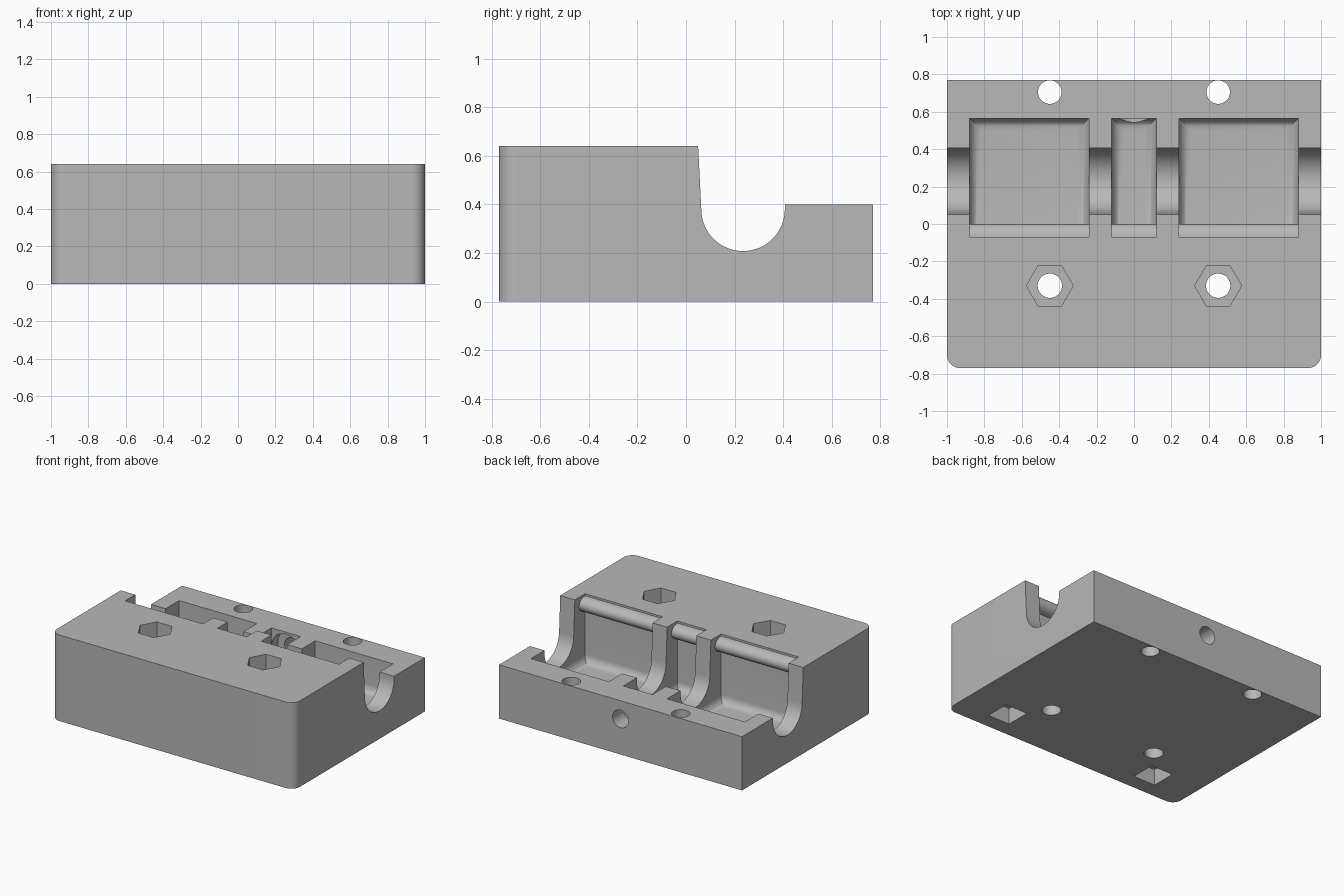
import bpy, bmesh, math
from mathutils import Matrix

old = bpy.data.objects.get("Cube")
if old:
    bpy.data.objects.remove(old, do_unlink=True)

grey = bpy.data.materials.new("plain grey")
grey.use_nodes = True
colour = (0.48, 0.48, 0.48, 1)
grey.diffuse_color = colour
grey.node_tree.nodes["Principled BSDF"].inputs["Base Color"].default_value = colour


def make(name, bm):
    bmesh.ops.recalc_face_normals(bm, faces=bm.faces[:])
    mesh = bpy.data.meshes.new(name)
    bm.to_mesh(mesh)
    bm.free()
    mesh.materials.append(grey)
    ob = bpy.data.objects.new(name, mesh)
    bpy.context.collection.objects.link(ob)
    return ob


def extrude_x(name, profile, x0, x1):
    """Solid from a (y, z) outline swept along x."""
    bm = bmesh.new()
    face = bm.faces.new([bm.verts.new((x0, y, z)) for y, z in profile])
    ext = bmesh.ops.extrude_face_region(bm, geom=[face])
    moved = [v for v in ext["geom"] if isinstance(v, bmesh.types.BMVert)]
    bmesh.ops.translate(bm, verts=moved, vec=(x1 - x0, 0, 0))
    return make(name, bm)


def box(name, lo, hi, fillet=0):
    """Box with optional rounding of its bottom edges."""
    bm = bmesh.new()
    bmesh.ops.create_cube(bm, size=1)
    for v in bm.verts:
        v.co = [l + (c + 0.5) * (h - l) for c, l, h in zip(v.co, lo, hi)]
    if fillet:
        low = [e for e in bm.edges if all(v.co.z < lo[2] + 0.001 for v in e.verts)]
        bmesh.ops.bevel(bm, geom=low, offset=fillet, segments=8, profile=0.5,
                        affect='EDGES', clamp_overlap=True)
    return make(name, bm)


def rod(name, centre, radius, length, sides=48, axis='Z'):
    bm = bmesh.new()
    matrix = Matrix.Translation(centre)
    if axis == 'Y':
        matrix = matrix @ Matrix.Rotation(math.pi / 2, 4, 'X')
    bmesh.ops.create_cone(bm, cap_ends=True, segments=sides, radius1=radius,
                          radius2=radius, depth=length, matrix=matrix)
    return make(name, bm)


def cut(target, cutter):
    cutter.hide_render = True
    mod = target.modifiers.new("cut", 'BOOLEAN')
    mod.operation = 'DIFFERENCE'
    mod.solver = 'EXACT'
    mod.object = cutter
    bpy.context.view_layer.objects.active = target
    bpy.ops.object.modifier_apply(modifier=mod.name)
    bpy.data.objects.remove(cutter, do_unlink=True)


# Stepped body with a round-bottomed channel running across it
channel = [(0.235 - 0.172 * math.cos(a), 0.38 - 0.172 * math.sin(a))
           for a in (math.pi * i / 32 for i in range(33))]
outline = [(-0.77, 0), (-0.77, 0.64), (0.05, 0.64)] + channel
outline += [(0.407, 0.4), (0.77, 0.4), (0.77, 0)]
body = extrude_x("clamp_body", outline, -1, 1)

# Rounded front corners
bm = bmesh.new()
bm.from_mesh(body.data)
corners = [e for e in bm.edges if all(v.co.y < -0.76 for v in e.verts)
           and abs(e.verts[0].co.z - e.verts[1].co.z) > 0.5]
bmesh.ops.bevel(bm, geom=corners, offset=0.07, segments=10, profile=0.5,
                affect='EDGES')
bm.to_mesh(body.data)
bm.free()

# Three pockets with rounded floors
pockets = {"right": (-0.88, -0.24), "middle": (-0.12, 0.12), "left": (0.24, 0.88)}
for side, (x0, x1) in pockets.items():
    cut(body, box("pocket_cutter", (x0, -0.07, 0.13), (x1, 0.565, 0.8), 0.062))

# Screw hole from the back with a wider bore behind the middle pocket
cut(body, rod("bore_cutter", (0, 0.59, 0.265), 0.12, 0.1, axis='Y'))
cut(body, rod("screw_cutter", (0, 0.7, 0.265), 0.065, 0.3, axis='Y'))

# Bolt holes, hexagonal nut recesses and square sockets underneath
for s in (-1, 1):
    cut(body, rod("hole_cutter", (s * 0.45, 0.705, 0.3), 0.063, 1))
    cut(body, rod("hole_cutter", (s * 0.45, -0.33, 0.3), 0.065, 1))
    hexagon = rod("nut_cutter", (0, 0, 0), 0.125, 0.4, sides=6)
    turn = Matrix.Rotation(math.pi / 6, 4, 'Z')
    hexagon.data.transform(Matrix.Translation((s * 0.45, -0.33, 0.64)) @ turn)
    cut(body, hexagon)
    cut(body, box("socket_cutter", (s * 0.64 - 0.09, -0.655, -0.1),
                  (s * 0.64 + 0.09, -0.47, 0.12)))

# Rounded retaining lips along the front wall of each pocket
lip = [(-0.07 + 0.07 * math.sin(a), 0.57 + 0.055 * math.cos(a))
       for a in (math.pi * i / 16 for i in range(17))]
parts = [body]
for side, (x0, x1) in pockets.items():
    parts.append(extrude_x(side + "_retaining_lip", lip, x0, x1))

# Smooth curved walls, keep hard edges
for ob in parts:
    bpy.ops.object.select_all(action='DESELECT')
    ob.select_set(True)
    bpy.context.view_layer.objects.active = ob
    bpy.ops.object.shade_smooth_by_angle(angle=math.radians(30))
